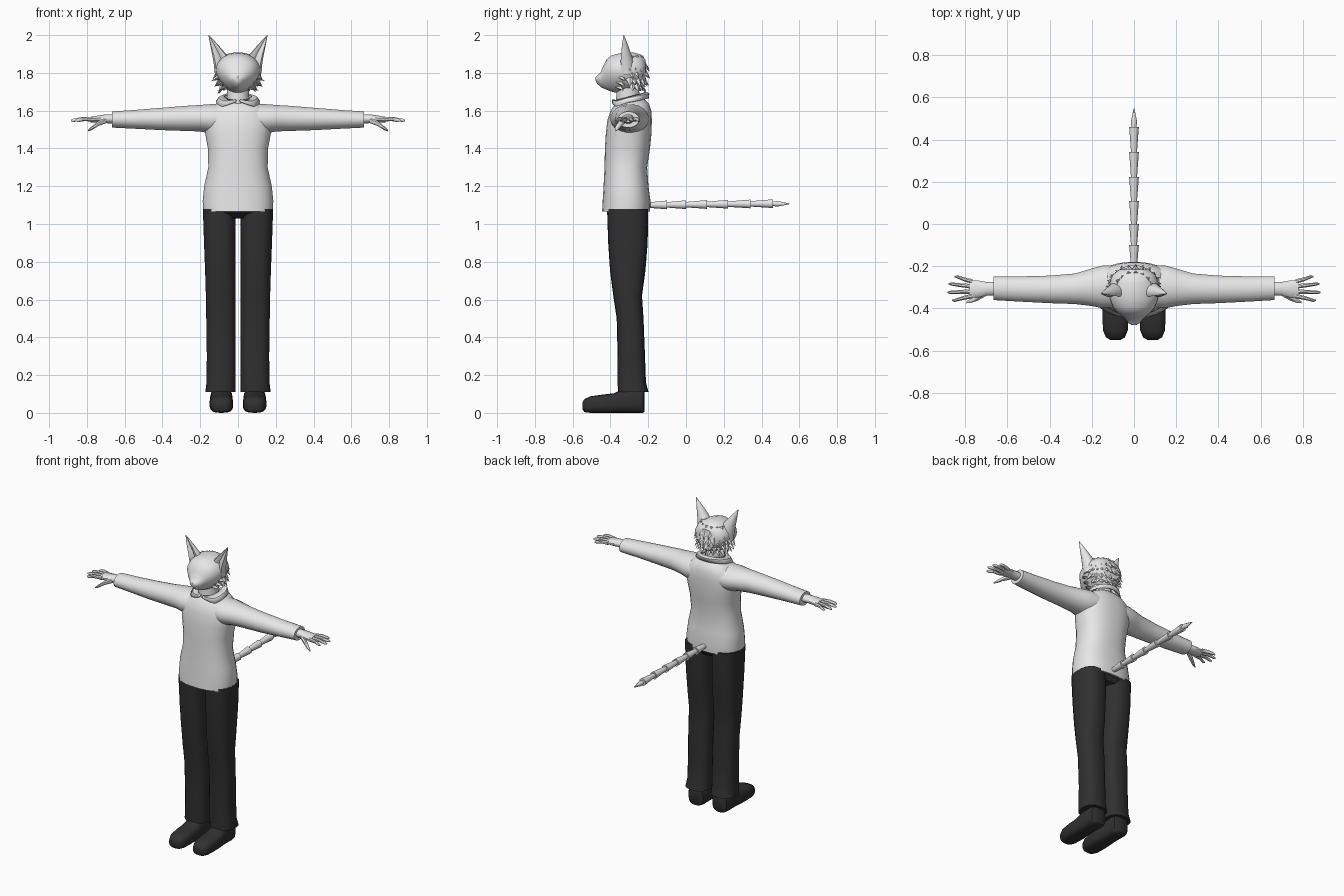
import bpy, bmesh, math, random
from mathutils import Vector

if "Cube" in bpy.data.objects:
    bpy.data.objects.remove(bpy.data.objects["Cube"])

random.seed(4)


def material(name, v):
    m = bpy.data.materials.new(name)
    m.diffuse_color = (v, v, v, 1)
    m.use_nodes = True
    m.node_tree.nodes["Principled BSDF"].inputs["Base Color"].default_value = m.diffuse_color
    return m


LIGHT = material("light grey", 0.8)
DARK = material("charcoal", 0.03)


def finish(bm, name, mat, mirror=False, angle=40):
    """Turn a bmesh into a named object, optionally mirrored across x = 0."""
    bmesh.ops.recalc_face_normals(bm, faces=bm.faces)
    me = bpy.data.meshes.new(name)
    bm.to_mesh(me)
    bm.free()
    me.materials.append(mat)
    ob = bpy.data.objects.new(name, me)
    bpy.context.collection.objects.link(ob)
    if mirror:
        ob.modifiers.new("Mirror", 'MIRROR').use_clip = False
    if angle:
        bpy.ops.object.select_all(action='DESELECT')
        ob.select_set(True)
        bpy.context.view_layer.objects.active = ob
        bpy.ops.object.shade_smooth_by_angle(angle=math.radians(angle))
    return ob


def loft(bm, axis, rings, n=20, power=2.0, warp=None):
    """Skin rounded rings (position, centre u, half u, centre v, half v) along an axis."""
    loops = []
    for p, cu, hu, cv, hv in rings:
        loop = []
        for i in range(n):
            a = 2 * math.pi * (i + 0.5) / n
            c, s = math.cos(a), math.sin(a)
            u = math.copysign(abs(c) ** (2 / power), c)
            v = math.copysign(abs(s) ** (2 / power), s)
            if warp:
                u, v = warp(u, v)
            u, v = cu + hu * u, cv + hv * v
            co = {'x': (p, u, v), 'y': (u, p, v), 'z': (u, v, p)}[axis]
            loop.append(bm.verts.new(co))
        loops.append(loop)
    for a, b in zip(loops, loops[1:]):
        for i in range(n):
            j = (i + 1) % n
            bm.faces.new((a[i], a[j], b[j], b[i]))
    bm.faces.new(loops[0])
    bm.faces.new(loops[-1])


def part(name, mat, axis, rings, mirror=False, angle=40, **kw):
    bm = bmesh.new()
    loft(bm, axis, rings, **kw)
    return finish(bm, name, mat, mirror, angle)


def span(p, c, h, lo, hi):
    """Ring whose second direction runs from lo to hi."""
    return (p, c, h, (lo + hi) / 2, (hi - lo) / 2)


# Shirt body
part("shirt_body", LIGHT, 'z', [span(z, 0, h, a, b) for z, h, a, b in (
    (1.065, .185, -.445, -.19), (1.12, .188, -.442, -.187), (1.2, .18, -.437, -.198),
    (1.3, .158, -.432, -.205), (1.4, .16, -.43, -.19), (1.48, .175, -.425, -.182),
    (1.55, .182, -.417, -.18), (1.6, .165, -.4, -.183), (1.635, .12, -.375, -.195),
    (1.66, .08, -.35, -.22))], n=28, power=2.4)

# Sleeves
part("sleeve", LIGHT, 'x', [
    (.08, -.295, .1, 1.558, .078), (.15, -.298, .102, 1.557, .078), (.2, -.3, .09, 1.56, .071),
    (.28, -.307, .073, 1.559, .067), (.4, -.31, .066, 1.556, .06), (.55, -.308, .06, 1.554, .05),
    (.667, -.304, .057, 1.553, .043)], mirror=True)

# Hands: palm, four fingers and a thumb
bm = bmesh.new()
loft(bm, 'x', [(.64, -.306, .033, 1.556, .026), (.7, -.307, .033, 1.557, .024),
               (.74, -.308, .042, 1.555, .02), (.78, -.308, .043, 1.553, .015)], n=12)
for y0, x1, y1 in ((-.273, .85, -.25), (-.296, .88, -.284), (-.32, .885, -.324), (-.341, .862, -.362)):
    x0 = .765
    loft(bm, 'x', [(x0, y0, .012, 1.554, .013),
                   ((x0 + x1) / 2, (y0 + y1) / 2, .01, 1.556, .011),
                   (x1 - .012, y1, .008, 1.549, .009), (x1, y1, .003, 1.547, .004)], n=8)
loft(bm, 'x', [(.695, -.325, .014, 1.55, .016), (.74, -.348, .016, 1.532, .015),
               (.775, -.365, .011, 1.507, .011), (.795, -.372, .004, 1.494, .004)], n=8)
finish(bm, "hand", LIGHT, True)

# Trousers: hips and two legs
part("trouser_hips", DARK, 'z', [span(1.03, 0, .13, -.38, -.22), span(1.06, 0, .178, -.42, -.2),
                                 span(1.12, 0, .172, -.41, -.21)], n=24, power=2.5)
part("trouser_leg", DARK, 'z', [span(z, (o + .012) / 2, (o - .012) / 2, a, b) for z, o, a, b in (
    (.11, .174, -.36, -.198), (.16, .168, -.362, -.212), (.3, .166, -.362, -.217),
    (.5, .169, -.367, -.225), (.62, .171, -.385, -.233), (.75, .175, -.402, -.215),
    (.9, .181, -.412, -.203), (1.08, .187, -.418, -.2))], mirror=True, n=18, power=2.6)

# Shoes
part("shoe", DARK, 'y', [span(y, .088, h, a, b) for y, h, a, b in (
    (-.549, .025, .02, .055), (-.538, .045, .004, .073), (-.505, .059, 0, .088),
    (-.44, .063, 0, .097), (-.38, .061, 0, .104), (-.34, .058, 0, .125),
    (-.25, .06, 0, .13), (-.228, .053, 0, .125), (-.22, .04, .004, .115))],
    mirror=True, n=18, power=3)

# Neck
part("neck", LIGHT, 'z', [span(1.62, 0, .065, -.375, -.24), span(1.68, 0, .06, -.37, -.245),
                          span(1.75, 0, .06, -.37, -.25)], n=16)

# Collar: folded band, open at the front with pointed lapels
bm = bmesh.new()
rows = []
steps = 28
for i in range(steps + 1):
    t = math.radians(6 + 348 * i / steps)
    s, c = math.sin(t), math.cos(t)
    point = max(0, 1 - abs(min(i, steps - i) - 3) / 3)
    gap = max(0, 1 - min(i, steps - i) / 3)
    top = (.072 * s, -.29 - .083 * c, 1.678 - .022 * c)
    low = ((.118 + .01 * point) * s, -.295 - (.098 + .008 * point) * c,
           1.648 - .016 * c - .014 * point + .014 * gap)
    mid = tuple((a + b) / 2 + d for a, b, d in zip(top, low, (.008 * s, -.008 * c, .008)))
    rows.append([bm.verts.new(p) for p in (top, mid, low)])
for a, b in zip(rows, rows[1:]):
    for k in range(2):
        bm.faces.new((a[k], a[k + 1], b[k + 1], b[k]))
collar = finish(bm, "collar", LIGHT)
collar.modifiers.new("Thickness", 'SOLIDIFY').thickness = .008

# Head with short muzzle, narrower toward the jaw
part("head", LIGHT, 'y', [span(y, 0, h, a, b) for y, h, a, b in (
    (-.478, .012, 1.757, 1.778), (-.47, .026, 1.742, 1.786), (-.452, .04, 1.725, 1.802),
    (-.438, .055, 1.718, 1.838), (-.42, .077, 1.71, 1.873), (-.395, .098, 1.7, 1.893),
    (-.35, .114, 1.69, 1.905), (-.28, .115, 1.695, 1.91), (-.24, .1, 1.705, 1.898),
    (-.215, .068, 1.735, 1.87))], n=24, warp=lambda u, v: (u * (1 + .22 * v - .1 * v * v), v))

# Ears: tall leaning points with a hollowed front
part("ear", LIGHT, 'z', [
    (1.79, .083, .04, -.315, .045), (1.86, .084, .047, -.322, .045), (1.9, .1, .038, -.325, .035),
    (1.95, .127, .021, -.328, .02), (2.0, .155, .002, -.33, .002)], mirror=True, n=14,
    warp=lambda u, v: (u, v if v > 0 else v * (.15 + .9 * abs(u))))


def spike(bm, base, tip, width):
    """Four-sided tuft from base to tip."""
    base, tip = Vector(base), Vector(tip)
    d = (tip - base).normalized()
    side = d.cross(Vector((0, 0, 1))).normalized()
    up = side.cross(d)
    ring = [bm.verts.new(base + o) for o in
            (side * width, up * width * .6, -side * width, -up * width * .6)]
    end = bm.verts.new(tip)
    for i in range(4):
        bm.faces.new((ring[i], ring[(i + 1) % 4], end))
    bm.faces.new(ring)


# Hair tufts around the back of the head
bm = bmesh.new()
for row, (z, r, count) in enumerate(((1.885, .78, 8), (1.85, .95, 11), (1.81, 1, 12),
                                     (1.77, .95, 11), (1.735, .82, 9))):
    for i in range(count):
        a = math.radians(-88 + 176 * (i + .5 * (row % 2)) / (count - .5))
        s, c = math.sin(a), math.cos(a)
        k = r * random.uniform(.97, 1.03)
        spike(bm, (.1 * k * s, -.3 + .08 * k * c, z),
              (.133 * k * s, -.3 + .113 * k * c, z - random.uniform(.03, .05)), .021)
finish(bm, "hair_tufts", LIGHT, angle=0)

# Cheek tufts
bm = bmesh.new()
for x, z, y in ((.142, 1.757, -.33), (.128, 1.728, -.335), (.108, 1.705, -.34)):
    spike(bm, (x - .055, y - .015, z + .022), (x, y + .01, z), .024)
finish(bm, "cheek_tuft", LIGHT, True, angle=0)

# Tail: flared segments ending in a point
bm = bmesh.new()
ends = (-.2, -.1, 0, .11, .222, .342, .46)
for a, b in zip(ends, ends[1:]):
    z = 1.1 + .012 * (a + .2)
    loft(bm, 'y', [(a - .005, 0, .015, z, .015), (b, 0, .025, z + .001, .025)], n=8)
loft(bm, 'y', [(.455, 0, .012, 1.107, .012), (.485, 0, .016, 1.107, .016),
               (.548, 0, .002, 1.107, .002)], n=8)
finish(bm, "tail", LIGHT, angle=50)
